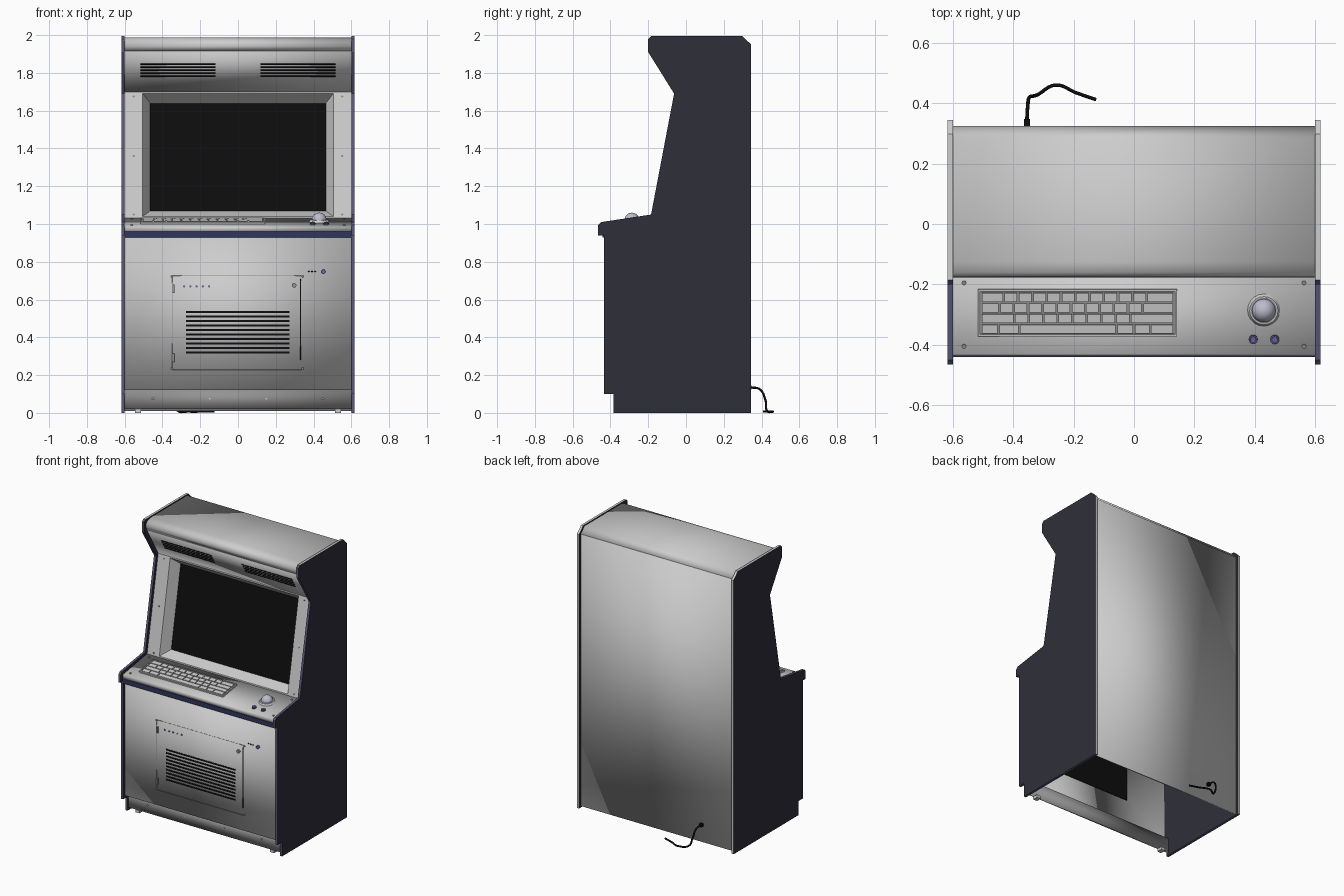
import bpy, bmesh, math
from mathutils import Matrix, Vector

old = bpy.data.objects.get("Cube")
if old:
    bpy.data.objects.remove(old, do_unlink=True)


def material(name, r, g, b):
    m = bpy.data.materials.new(name)
    m.use_nodes = True
    m.diffuse_color = (r, g, b, 1)
    m.node_tree.nodes["Principled BSDF"].inputs["Base Color"].default_value = (r, g, b, 1)
    return m


GREY = material("light grey", .61, .61, .61)
MID = material("mid grey", .29, .29, .29)
SIDE = material("dark navy side", .028, .028, .042)
BAND = material("navy band", .03, .035, .11)
RIM = material("slate trim", .10, .10, .19)
BLACK = material("black", .004, .004, .004)
BALL = material("lavender grey", .50, .50, .62)
BUTTON = material("violet", .15, .13, .42)


def finish(name, bm, *mats, smooth=False):
    mesh = bpy.data.meshes.new(name)
    bm.to_mesh(mesh)
    bm.free()
    for m in mats:
        mesh.materials.append(m)
    ob = bpy.data.objects.new(name, mesh)
    bpy.context.collection.objects.link(ob)
    if smooth:
        bpy.ops.object.select_all(action='DESELECT')
        ob.select_set(True)
        bpy.context.view_layer.objects.active = ob
        bpy.ops.object.shade_smooth_by_angle(angle=math.radians(35))
    return ob


class Slope:
    """Sloped plane from p to q in (y, z); positions along it use world y or z."""
    def __init__(self, p, q, axis):
        self.p, self.axis = p, axis
        dy, dz = q[0] - p[0], q[1] - p[1]
        self.length = math.hypot(dy, dz)
        self.d = (dy / self.length, dz / self.length)
        self.m = Matrix.Translation((0, *p)) @ Matrix.Rotation(math.atan2(dz, dy), 4, 'X')

    def v(self, w):
        return (w - self.p[self.axis]) / self.d[self.axis]


def blocks(name, slope, rects, low, high, mat):
    """Boxes (x0, x1, w0, w1) lying on a slope between two heights."""
    bm = bmesh.new()
    for x0, x1, w0, w1 in rects:
        a, b = slope.v(w0), slope.v(w1)
        m = (slope.m @ Matrix.Translation(((x0 + x1) / 2, (a + b) / 2, (low + high) / 2))
             @ Matrix.Diagonal((abs(x1 - x0), abs(b - a), high - low, 1)))
        bmesh.ops.create_cube(bm, size=1, matrix=m)
    return finish(name, bm, mat)


def discs(name, slope, spots, radius, low, high, mat, top=None):
    bm = bmesh.new()
    for x, w in spots:
        m = slope.m @ Matrix.Translation((x, slope.v(w), (low + high) / 2))
        bmesh.ops.create_cone(bm, cap_ends=True, segments=20, radius1=radius,
                              radius2=top or radius, depth=high - low, matrix=m)
    return finish(name, bm, mat, smooth=True)


def sheet(name, points, mat, thick=.012, half=.602):
    """Bent sheet across the cabinet, following a (y, z) path."""
    bm = bmesh.new()
    rows = [[bm.verts.new((s * half, y, z)) for s in (-1, 1)] for y, z in points]
    for a, b in zip(rows, rows[1:]):
        bm.faces.new((a[0], a[1], b[1], b[0]))
    ob = finish(name, bm, mat, smooth=True)
    mod = ob.modifiers.new("thickness", 'SOLIDIFY')
    mod.thickness, mod.offset = thick, -1
    return ob


# Side panels with light top and back edging and slate front edging
outline = [(.345, 0), (.345, 1.95), (.298, 1.995), (-.185, 1.995), (-.2, 1.98), (-.2, 1.91),
           (-.063, 1.69), (-.185, 1.05), (-.45, 1.01), (-.465, .995), (-.465, .94),
           (-.435, .94), (-.435, .1), (-.385, .1), (-.385, 0)]
for label, s in (("left", 1), ("right", -1)):
    bm = bmesh.new()
    base = bm.faces.new([bm.verts.new((s * .6, y, z)) for y, z in outline])
    ext = bmesh.ops.extrude_face_region(bm, geom=[base])
    bmesh.ops.translate(bm, vec=(s * .017, 0, 0),
                        verts=[g for g in ext["geom"] if isinstance(g, bmesh.types.BMVert)])
    bmesh.ops.recalc_face_normals(bm, faces=bm.faces)
    bm.normal_update()
    for f in bm.faces:
        c = f.calc_center_median()
        if abs(f.normal.x) < .5:
            f.material_index = 2 if (f.normal.y > .5 or c.z > 1.99) else 1
    finish(label + "_side_panel", bm, SIDE, RIM, GREY)

# Cabinet shell
sheet("kick_plate", [(-.375, .02), (-.375, .125)], MID)
sheet("front_panel", [(-.375, .12), (-.415, .12), (-.415, .935)], GREY)
sheet("control_panel", [(-.415, .958), (-.437, .958), (-.437, .984), (-.43, .99), (-.165, 1.032)], GREY)
sheet("speaker_panel", [(-.04, 1.70), (-.168, 1.915)], GREY)
sheet("hood_and_top", [(-.168, 1.915), (-.178, 1.94), (-.175, 1.962), (-.16, 1.978),
                       (-.125, 1.987), (.285, 1.987), (.325, 1.945)], GREY)
sheet("back_panel", [(.325, 1.945), (.325, .01)], GREY)

front = Slope((-.415, 0), (-.415, 1), 1)
deck = Slope((-.43, .99), (-.165, 1.032), 0)
bezel = Slope((-.165, 1.03), (-.04, 1.70), 1)
hood = Slope((-.04, 1.70), (-.168, 1.915), 1)

blocks("navy_front_band", front, [(-.602, .602, .928, .96)], -.01, .026, BAND)
blocks("front_feet", front, [(s * .53 - .016, s * .53 + .016, 0, .02) for s in (-1, 1)], -.08, -.04, GREY)

# Screen surround stepping inward to a recessed screen
bm = bmesh.new()
loops = []
for half, z0, z1, depth in ((.602, 1.03, 1.70, 0), (.505, 1.04, 1.692, 0), (.465, 1.082, 1.652, -.07)):
    a, b = bezel.v(z0), bezel.v(z1)
    loops.append([bm.verts.new(bezel.m @ Vector((x, y, depth)))
                  for x, y in ((-half, a), (half, a), (half, b), (-half, b))])
for outer, inner in zip(loops, loops[1:]):
    for i in range(4):
        j = (i + 1) % 4
        bm.faces.new((outer[i], outer[j], inner[j], inner[i]))
bm.faces.new(loops[-1]).material_index = 1
finish("screen_and_surround", bm, GREY, BLACK)
discs("surround_screws", bezel, [(s * .552, z) for s in (-1, 1) for z in (1.05, 1.36, 1.675)],
      .006, 0, .003, MID)

# Speaker slots
blocks("speaker_slots", hood, [(x, x + .395, z, z + .007) for x in (-.515, .12)
                               for z in (1.778 + .016 * i for i in range(5))], 0, .002, BLACK)

# Keyboard
blocks("keyboard_tray", deck, [(-.51, .135, -.365, -.22)], 0, .004, MID)
blocks("keyboard_frame", deck, [(-.517, .142, -.222, -.215), (-.517, .142, -.371, -.364),
                                (-.517, -.51, -.365, -.22), (.135, .142, -.365, -.22)], 0, .011, GREY)
key_rows = ([1.6] + [1] * 10 + [1.9], [1.3] + [1] * 10 + [2.2],
            [2.3] + [1] * 8 + [3], [1.2, 1.4, 6.6, 1.2, 1.1, 1.6])
keys = []
for r, widths in enumerate(key_rows):
    x, unit = -.507, .639 / sum(widths)
    for w in widths:
        y = -.256 - .0352 * r
        keys.append((x + .003, x + w * unit - .003, y, y + .029))
        x += w * unit
blocks("keyboard_keys", deck, keys, .003, .012, GREY)

# Trackball and buttons
discs("trackball_ring", deck, [(.43, -.285)], .054, 0, .012, GREY, top=.047)
discs("trackball_socket", deck, [(.43, -.285)], .043, .01, .0125, MID)
bm = bmesh.new()
bmesh.ops.create_uvsphere(bm, u_segments=28, v_segments=16, radius=.039,
                          matrix=deck.m @ Matrix.Translation((.43, deck.v(-.285), .008)))
finish("trackball", bm, BALL, smooth=True)
spots = [(.395, -.382), (.466, -.382)]
discs("button_rims", deck, spots, .015, 0, .008, RIM)
discs("buttons", deck, spots, .010, 0, .013, BUTTON)
discs("deck_screws", deck, [(s * .563, y) for s in (-1, 1) for y in (-.195, -.405)], .007, 0, .003, MID)

# Service door with vent, hinges, lock and small lamps
blocks("door_seams", front, [(-.35, -.348, .23, .725), (-.35, .335, .228, .23),
                             (-.35, .335, .725, .727)], 0, .001, MID)
blocks("door_gap", front, [(.328, .334, .28, .71)], 0, .002, BLACK)
blocks("door_vent_slots", front, [(-.275, .272, z, z + .011)
                                  for z in (.315 + .0237 * i for i in range(10))], 0, .002, BLACK)
blocks("vent_inner_mesh", front, [(-.275, .272, .31, .55)], -.016, -.011, BLACK)
blocks("door_hinges", front, [(-.348, -.337, z, z + .045) for z in (.27, .635)], 0, .008, MID)
discs("door_screws", front, [(x, z) for x in (-.35, .342) for z in (.235, .722)], .006, 0, .003, MID)
discs("door_lock", front, [(.297, .675)], .012, 0, .012, MID)
discs("status_lamps", front, [(-.285 + .033 * i, .67) for i in range(5)], .006, 0, .004, BUTTON)
discs("key_switch", front, [(.452, .748)], .011, 0, .012, BUTTON)
blocks("switch_marks", front, [(x, x + .009, .746, .752) for x in (.37, .387, .404)], 0, .001, BLACK)
kick = Slope((-.375, 0), (-.375, 1), 1)
discs("kick_screws", kick, [(x, .075) for x in (-.45, -.15, .15, .45)], .005, 0, .003, GREY)

# Power cable trailing from the back
back = Slope((.325, 1), (.325, 0), 1)
blocks("cable_plug", back, [(-.365, -.345, .125, .145)], 0, .022, BLACK)
curve = bpy.data.curves.new("power_cable", 'CURVE')
curve.dimensions = '3D'
curve.bevel_depth, curve.bevel_resolution = .006, 3
curve.use_fill_caps = True
path = [(-.355, .34, .135), (-.352, .39, .125), (-.346, .42, .07), (-.32, .428, .012),
        (-.26, .46, .007), (-.19, .434, .007), (-.125, .412, .007)]
spline = curve.splines.new('BEZIER')
spline.bezier_points.add(len(path) - 1)
for bp, co in zip(spline.bezier_points, path):
    bp.co = co
    bp.handle_left_type = bp.handle_right_type = 'AUTO'
curve.materials.append(BLACK)
bpy.context.collection.objects.link(bpy.data.objects.new("power_cable", curve))
